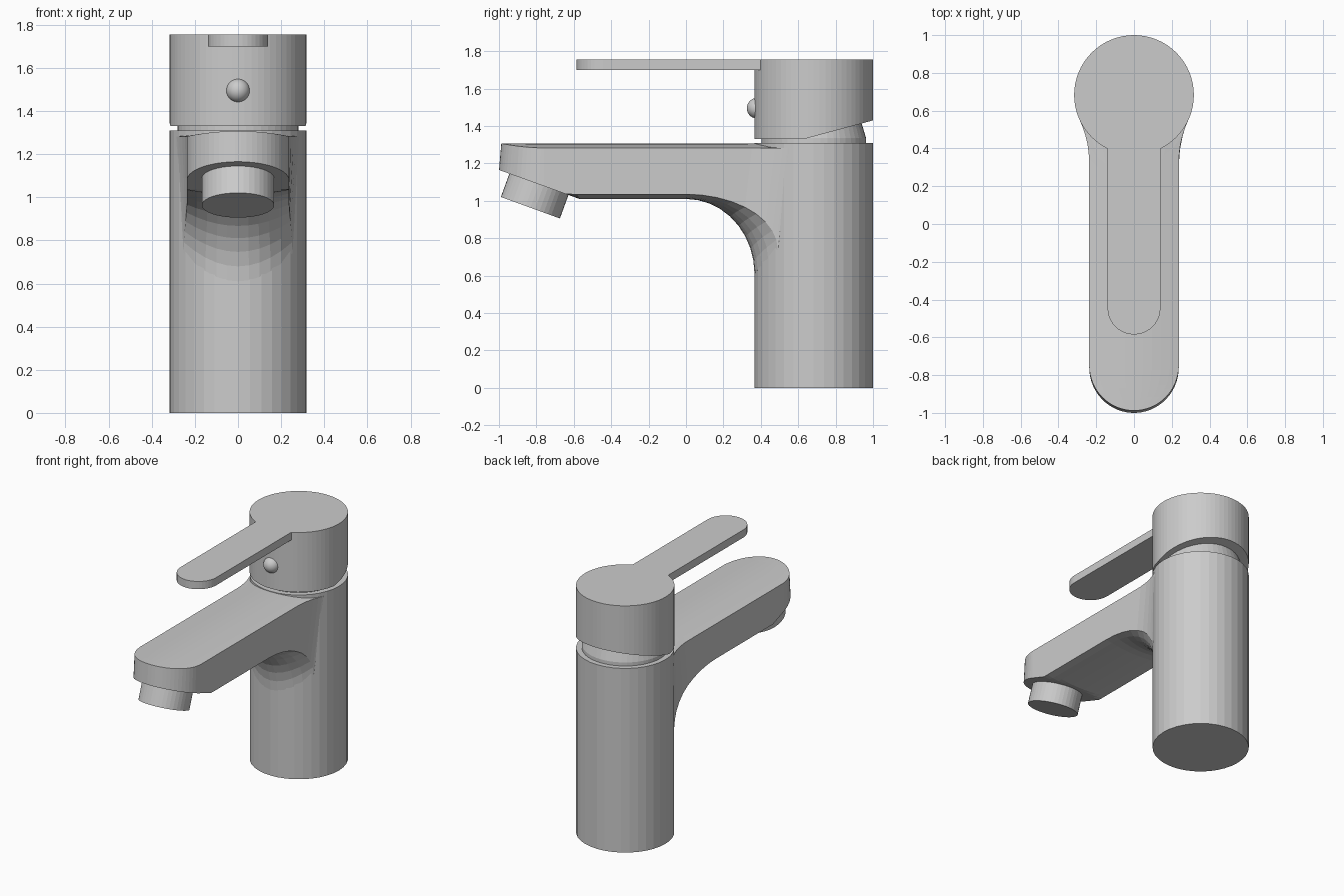
import bpy, bmesh
from math import sin, cos, pi, sqrt, radians
from mathutils import Matrix, Vector

old = bpy.data.objects.get("Cube")
if old:
    bpy.data.objects.remove(old, do_unlink=True)

metal = bpy.data.materials.new("grey metal")
metal.use_nodes = True
GREY = (0.6, 0.6, 0.6, 1)
metal.diffuse_color = GREY
metal.node_tree.nodes["Principled BSDF"].inputs["Base Color"].default_value = GREY

CY, R = 0.683, 0.317   # body axis and radius


def finish(name, bm):
    bmesh.ops.recalc_face_normals(bm, faces=bm.faces)
    mesh = bpy.data.meshes.new(name)
    bm.to_mesh(mesh)
    bm.free()
    mesh.materials.append(metal)
    obj = bpy.data.objects.new(name, mesh)
    bpy.context.collection.objects.link(obj)
    return obj


def loft(name, rings):
    """Skin closed rings of points and cap both ends."""
    bm = bmesh.new()
    loops = [[bm.verts.new(p) for p in ring] for ring in rings]
    n = len(loops[0])
    for a, b in zip(loops, loops[1:]):
        for i in range(n):
            j = (i + 1) % n
            bm.faces.new((a[i], a[j], b[j], b[i]))
    bm.faces.new(loops[0])
    bm.faces.new(loops[-1])
    return bm


def turned(profile, sides):
    """Rings around the body axis for (radius, height) pairs."""
    return [[(r * cos(2 * pi * i / sides), CY + r * sin(2 * pi * i / sides), z)
             for i in range(sides)] for r, z in profile]


# Body and neck
finish("body", loft("body", turned([(R, 0), (R, 1.31)], 36)))
finish("neck", loft("neck", turned([(0.28, 1.3), (0.28, 1.335), (0.245, 1.45)], 48)))

# Handle cap with its underside cut upward at the back
bm = loft("cap", turned([(R, 1.33), (R, 1.755)], 64))
cut = bmesh.ops.bisect_plane(bm, geom=bm.verts[:] + bm.edges[:] + bm.faces[:],
                             plane_co=(0, 0.63, 1.33), plane_no=(0, 0.27, -1),
                             clear_outer=True)
edges = [e for e in cut["geom_cut"] if isinstance(e, bmesh.types.BMEdge)]
bmesh.ops.holes_fill(bm, edges=[e for e in edges if e.is_boundary])
finish("handle_cap", bm)

# Lever: rounded tip, back edge following the cap
LW = 0.14
outline = [(-LW * cos(pi * i / 20), -0.445 - LW * sin(pi * i / 20)) for i in range(21)]
for i in range(9):
    x = LW * (1 - i / 4)
    outline.append((x, CY - sqrt(R * R - x * x) + 0.001))
finish("lever", loft("lever", [[(x, y, z) for x, y in outline] for z in (1.70, 1.755)]))

# Button on the front of the cap
bm = bmesh.new()
bmesh.ops.create_uvsphere(bm, u_segments=24, v_segments=14, radius=0.055,
                          matrix=Matrix.Translation((0, 0.38, 1.495)))
button = finish("button", bm)
button.data.shade_smooth()

# Spout: cross-sections from the rounded tip into the flared fillet
US = [i / 5 - 1 for i in range(11)]


def crown(x):
    return 1.307 - 0.025 * (x / 0.24) ** 2


def straight_section(y, w):
    cut_z = 1.165 - 0.36 * (y + 1)
    lean = 0.012 if y < -0.77 else 0
    low = [(w * u, y, max(1.01 + 0.025 * (w * u / 0.237) ** 2, cut_z)) for u in US]
    top = [(w * u, y + lean, crown(w * u)) for u in reversed(US)]
    return low + top


def fillet_section(f, push=0):
    s, c = sin(f * pi / 2), cos(f * pi / 2)
    flare = (max(0, s - 0.6) / 0.4) ** 2
    low, top = [], []
    for u in US:
        def depth(end_w):
            x = end_w * u
            return s * (CY - sqrt(R * R - x * x)) + push
        end_z = 0.61 + 0.13 * u * u
        z = end_z + (1.01 + 0.025 * u * u - end_z) * c
        low.append(((0.237 + 0.015 * flare) * u, depth(0.252), z))
        x = (0.237 + 0.05 * flare) * u
        top.append((x, depth(0.287), crown(min(abs(x), 0.24))))
    return low + top[::-1]


rings = []
for i in range(15):
    t = 0.06 + (pi / 2 - 0.06) * i / 14
    rings.append(straight_section(-0.76 - 0.24 * cos(t), 0.237 * sin(t)))
for y in (-0.7, -0.64, -0.605, -0.57, -0.3):
    rings.append(straight_section(y, 0.237))
rings += [fillet_section(i / 9) for i in range(10)]
rings.append(fillet_section(1, 0.06))
finish("spout", loft("spout", rings))

# Tilted outlet nozzle under the tip
tilt = Matrix.Rotation(radians(-20), 4, "X")
centre = Vector((0, -0.832, 0.963)) + tilt @ Vector((0, 0, 0.1))
bm = bmesh.new()
bmesh.ops.create_cone(bm, cap_ends=True, segments=40, radius1=0.168, radius2=0.168,
                      depth=0.2, matrix=Matrix.Translation(centre) @ tilt)
finish("outlet_nozzle", bm)
